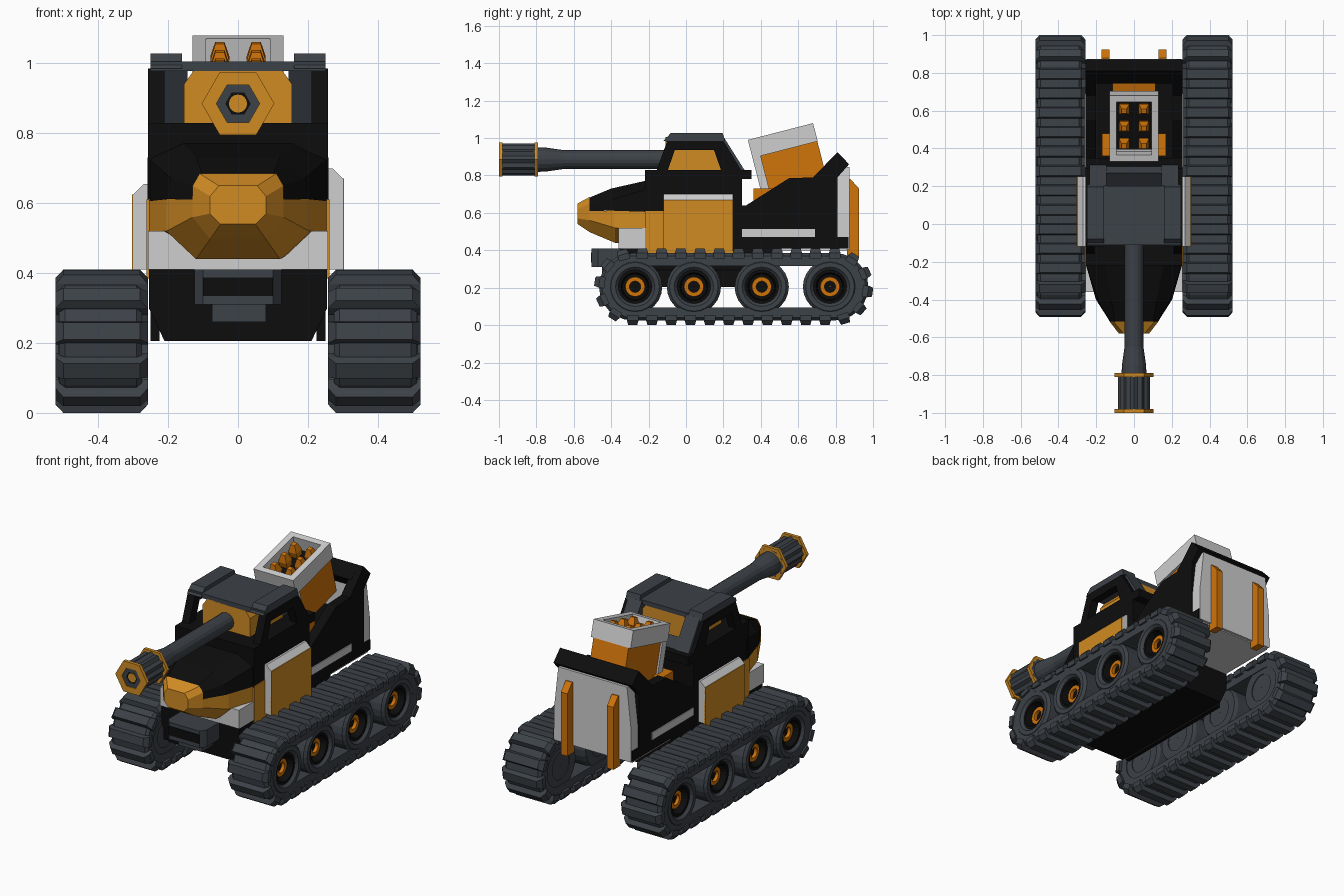
import bpy, bmesh, math
from mathutils import Matrix, Vector

cube = bpy.data.objects.get("Cube")
if cube:
    bpy.data.objects.remove(cube)


def material(name, rgb):
    m = bpy.data.materials.new(name)
    m.use_nodes = True
    col = (*rgb, 1)
    m.diffuse_color = col
    m.node_tree.nodes["Principled BSDF"].inputs["Base Color"].default_value = col
    return m


BLACK = material("black", (0.004, 0.004, 0.004))
STEEL = material("dark steel", (0.046, 0.054, 0.064))
AMBER = material("amber", (0.64, 0.26, 0.017))
ORANGE = material("deep orange", (0.63, 0.175, 0.003))
PALE = material("pale grey", (0.62, 0.62, 0.62))


def make(name, verts, faces, mat, mirror=False, matrix=None):
    bm = bmesh.new()
    vs = [bm.verts.new(matrix @ Vector(v) if matrix else v) for v in verts]
    for f in faces:
        bm.faces.new([vs[i] for i in f])
    bmesh.ops.recalc_face_normals(bm, faces=bm.faces)
    me = bpy.data.meshes.new(name)
    bm.to_mesh(me)
    bm.free()
    me.materials.append(mat)
    ob = bpy.data.objects.new(name, me)
    bpy.context.collection.objects.link(ob)
    if mirror:
        ob.modifiers.new("Mirror", 'MIRROR')
    return ob


def loft(name, rings, mat, mirror=False, matrix=None, closed=False):
    n, k = len(rings[0]), len(rings)
    verts = [p for r in rings for p in r]
    faces = []
    for j in range(k if closed else k - 1):
        a, b = j * n, (j + 1) % k * n
        faces += [(a + i, a + (i + 1) % n, b + (i + 1) % n, b + i) for i in range(n)]
    if not closed:
        faces += [tuple(range(n)), tuple(range((k - 1) * n, k * n))]
    return make(name, verts, faces, mat, mirror, matrix)


def box(name, x, y, z, mat, mirror=False, matrix=None):
    rings = [[(x[0], y[0], h), (x[1], y[0], h), (x[1], y[1], h), (x[0], y[1], h)] for h in z]
    return loft(name, rings, mat, mirror, matrix)


def side_prism(name, pts, x, mat, mirror=False):
    return loft(name, [[(h, *p) for p in pts] for h in x], mat, mirror)


def front_prism(name, pts, y, mat, mirror=False):
    return loft(name, [[(p[0], h, p[1]) for p in pts] for h in y], mat, mirror)


def section(y, half):
    # Symmetric cross-section from its right half, bottom to top
    return [(x, y, z) for x, z in half] + [(-x, y, z) for x, z in reversed(half)]


def turned(name, stations, n, mat, flute=1.0, closed=False):
    # Solid of revolution around the gun axis
    rings = []
    for y, r in stations:
        ring = []
        for i in range(n):
            a, q = i * math.tau / n, r * (flute if i % 2 else 1)
            ring.append((q * math.cos(a), y, 0.885 + q * math.sin(a)))
        rings.append(ring)
    return loft(name, rings, mat, closed=closed)


def around(name, profile, cy, half, mat, seg=12):
    # Sweep an (x, radius) profile round a stadium; half = 0 gives a wheel
    rings = []
    for side in (1, -1):
        for i in range(seg + 1 if half else seg):
            a = -math.pi / 2 + math.pi * i / seg
            c, s = side * math.cos(a), side * math.sin(a)
            rings.append([(x, cy + side * half + r * c, 0.205 + r * s) for x, r in profile])
    return loft(name, rings, mat, True, closed=True)


# Tracks: band and lugs
MID, HALF, RAD = 0.255, 0.54, 0.18
around("track_band", [(0.275, 0.11), (0.275, 0.165), (0.29, RAD), (0.495, RAD),
                      (0.512, 0.165), (0.512, 0.11)], MID, HALF, STEEL)
arc = math.pi * RAD
total = 4 * HALF + 2 * arc
count = 32
for i in range(count):
    d = total * i / count
    side = 1 if d < total / 2 else -1
    d %= total / 2
    if d < 2 * HALF:
        pos, ang = Vector((0, MID + side * (HALF - d), 0.205 + side * RAD)), 0
    else:
        ang = (d - 2 * HALF) / RAD
        pos = Vector((0, MID - side * (HALF + RAD * math.sin(ang)),
                      0.205 + side * RAD * math.cos(ang)))
    frame = Matrix.Translation(pos) @ Matrix.Rotation(ang + (0 if side > 0 else math.pi), 4, 'X')
    lug = [[(0.258, -0.031, -0.03), (0.522, -0.031, -0.03), (0.522, 0.031, -0.03), (0.258, 0.031, -0.03)],
           [(0.258, -0.031, 0), (0.522, -0.031, 0), (0.522, 0.031, 0), (0.258, 0.031, 0)],
           [(0.28, -0.024, 0.025), (0.5, -0.024, 0.025), (0.5, 0.024, 0.025), (0.28, 0.024, 0.025)]]
    loft("track_lug", lug, STEEL, True, frame)

# Wheels
for y in (-0.272, 0.042, 0.405, 0.77):
    around("wheel_rim", [(0.28, 0.135), (0.3, 0.145), (0.5, 0.145), (0.515, 0.13),
                         (0.515, 0.105), (0.5, 0.09), (0.28, 0.08)], y, 0, STEEL)
    around("wheel_well", [(0.44, 0.002), (0.44, 0.088), (0.5, 0.091), (0.5, 0.075),
                          (0.455, 0.068), (0.455, 0.002)], y, 0, BLACK)
    around("wheel_hub", [(0.44, 0.03), (0.44, 0.055), (0.475, 0.052), (0.475, 0.03)], y, 0, ORANGE)
    around("wheel_back", [(0.285, 0.002), (0.285, 0.1), (0.3, 0.1), (0.3, 0.002)], y, 0, STEEL)

# Hull
front_prism("lower_hull", [(0.21, 0.205), (0.255, 0.3), (0.255, 0.42), (-0.255, 0.42),
                           (-0.255, 0.3), (-0.21, 0.205)], (-0.35, 0.5), BLACK)
box("hull_leg", (0.225, 0.25), (-0.34, 0.45), (0.205, 0.32), BLACK, True)
box("front_plate", (-0.258, 0.258), (-0.36, -0.2), (0.41, 0.52), PALE)
box("mid_hull", (-0.25, 0.25), (-0.22, 0.27), (0.4, 0.62), BLACK)
box("hull_side_panel", (0.245, 0.262), (-0.22, -0.1), (0.385, 0.61), AMBER, True)
side_prism("cab_base", [(-0.22, 0.6), (0.3, 0.4), (0.3, 0.78), (0.35, 0.78), (0.35, 0.83),
                        (-0.22, 0.83)], (-0.258, 0.258), BLACK)
box("rear_hull", (-0.258, 0.258), (0.25, 0.81), (0.41, 0.64), BLACK)
box("rear_sill", (-0.258, 0.258), (0.8, 0.87), (0.41, 0.47), BLACK)
box("side_stripe", (0.255, 0.263), (0.3, 0.69), (0.47, 0.515), PALE, True)
box("rear_floor", (-0.25, 0.25), (0.5, 0.86), (0.398, 0.411), PALE)

# Doors, one side taller than the other
for s, top in ((1, 0.7), (-1, 0.655)):
    front_prism("door", [(s * 0.24, 0.41), (s * 0.3, 0.41), (s * 0.3, top - 0.03),
                         (s * 0.27, top), (s * 0.24, top)], (-0.12, 0.252), PALE)
    box("door_panel", (s * 0.296, s * 0.304), (-0.12, 0.252), (0.385, top - 0.03), AMBER)

# Nose and bonnet
loft("nose_cap", [section(-0.58, [(0.05, 0.54), (0.08, 0.57), (0.08, 0.62), (0.055, 0.65)]),
                  section(-0.515, [(0.08, 0.497), (0.13, 0.56), (0.13, 0.65), (0.11, 0.685)])], AMBER)
loft("nose_body", [section(-0.515, [(0.08, 0.497), (0.13, 0.56), (0.13, 0.61)]),
                   section(-0.38, [(0.12, 0.44), (0.205, 0.52), (0.205, 0.612)]),
                   section(-0.2, [(0.12, 0.44), (0.26, 0.52), (0.26, 0.605)])], AMBER)
loft("bonnet", [section(-0.52, [(0.125, 0.61), (0.122, 0.65), (0.1, 0.68)]),
                section(-0.4, [(0.202, 0.612), (0.19, 0.67), (0.12, 0.73)]),
                section(-0.2, [(0.259, 0.605), (0.259, 0.73), (0.16, 0.775)])], BLACK)

# Bumper
bumper = [(-0.125, -0.34), (-0.125, -0.47), (-0.1, -0.505), (0.1, -0.505), (0.125, -0.47), (0.125, -0.34)]
loft("bumper", [[(x, y, z) for x, y in bumper] for z in (0.31, 0.41)], STEEL)
box("bumper_slot", (-0.1, 0.1), (-0.509, -0.503), (0.335, 0.388), BLACK)
box("bumper_step", (-0.075, 0.08), (-0.45, -0.34), (0.26, 0.312), STEEL)

# Cab
side_prism("cab_frame", [(-0.16, 0.82), (-0.1, 0.985), (0.2, 0.985), (0.3, 0.82), (0.19, 0.82),
                         (0.15, 0.935), (-0.06, 0.935), (-0.1, 0.82)], (0.21, 0.258), BLACK, True)
box("roof", (-0.25, 0.25), (-0.11, 0.2), (0.978, 1.005), STEEL)
side_prism("roof_rail", [(-0.12, 0.985), (-0.08, 1.028), (0.195, 1.028), (0.21, 0.985)],
           (0.16, 0.25), STEEL, True)
side_prism("rear_pillar", [(0.16, 1.0), (0.205, 1.0), (0.312, 0.83), (0.25, 0.83)],
           (0.145, 0.235), STEEL, True)
side_prism("rear_window_sill", [(0.2, 0.83), (0.27, 0.89), (0.305, 0.83)], (-0.15, 0.15), STEEL)
loft("gun_mount", [section(y, [(0.155, 0.82), (0.155, 0.94), (0.125, 0.982)])
                   for y in (-0.11, 0.2)], AMBER)

# Gun
turned("barrel", [(-0.8, 0.066), (-0.75, 0.064), (-0.65, 0.05), (-0.1, 0.05)], 16, STEEL)
turned("muzzle_brake", [(-0.985, 0.086), (-0.79, 0.086)], 24, STEEL, 0.88)
turned("muzzle_front_ring", [(-1.0, 0.104), (-0.98, 0.104), (-0.98, 0.062), (-1.0, 0.062)],
       6, AMBER, closed=True)
turned("muzzle_rear_ring", [(-0.81, 0.104), (-0.79, 0.104)], 6, AMBER)
turned("muzzle_lip", [(-0.995, 0.063), (-0.98, 0.063), (-0.98, 0.035), (-0.995, 0.035)],
       6, STEEL, closed=True)
turned("bore", [(-0.99, 0.036), (-0.98, 0.036)], 16, BLACK)
turned("bore_core", [(-0.992, 0.026), (-0.985, 0.026)], 16, AMBER)

# Rear bed
side_prism("bed_side", [(0.29, 0.62), (0.55, 0.785), (0.68, 0.79), (0.81, 0.925), (0.872, 0.86),
                        (0.81, 0.79), (0.81, 0.62)], (0.2, 0.258), BLACK, True)
side_prism("bed_top_bar", [(0.745, 0.86), (0.81, 0.925), (0.872, 0.86), (0.81, 0.79)],
           (-0.22, 0.22), BLACK)
front_prism("tail_panel", [(-0.252, 0.405), (0.252, 0.405), (0.252, 0.6), (0.225, 0.845),
                           (-0.225, 0.845), (-0.252, 0.6)], (0.808, 0.874), PALE)
side_prism("tail_post", [(0.86, 0.36), (0.925, 0.36), (0.925, 0.73), (0.88, 0.78), (0.86, 0.78)],
           (0.13, 0.172), ORANGE, True)
box("launcher_base", (-0.17, 0.17), (0.36, 0.48), (0.6, 0.73), ORANGE)

# Rocket launcher, leaning forward
T = Matrix.Translation((0, 0.505, 1.035)) @ Matrix.Rotation(math.radians(14.4), 4, 'X')
box("launcher_body", (-0.115, 0.115), (-0.137, 0.178), (-0.33, -0.095), ORANGE, matrix=T)
box("launcher_front", (-0.125, 0.125), (-0.18, -0.135), (-0.28, -0.08), PALE, matrix=T)
box("launcher_wall", (0.092, 0.13), (-0.18, 0.18), (-0.1, 0), PALE, True, T)
for y in (-0.18, 0.145):
    box("launcher_end_wall", (-0.093, 0.093), (y, y + 0.035), (-0.1, 0), PALE, matrix=T)
box("launcher_floor", (-0.093, 0.093), (-0.146, 0.146), (-0.1, -0.08), BLACK, matrix=T)
for y in (-0.095, 0, 0.095):
    tip = [[(0.052 + i * w, y + j * w, z) for i, j in ((-1, -1), (1, -1), (1, 1), (-1, 1))]
           for z, w in ((-0.085, 0.022), (-0.045, 0.027), (0, 0.013))]
    loft("rocket", tip, ORANGE, True, T)
